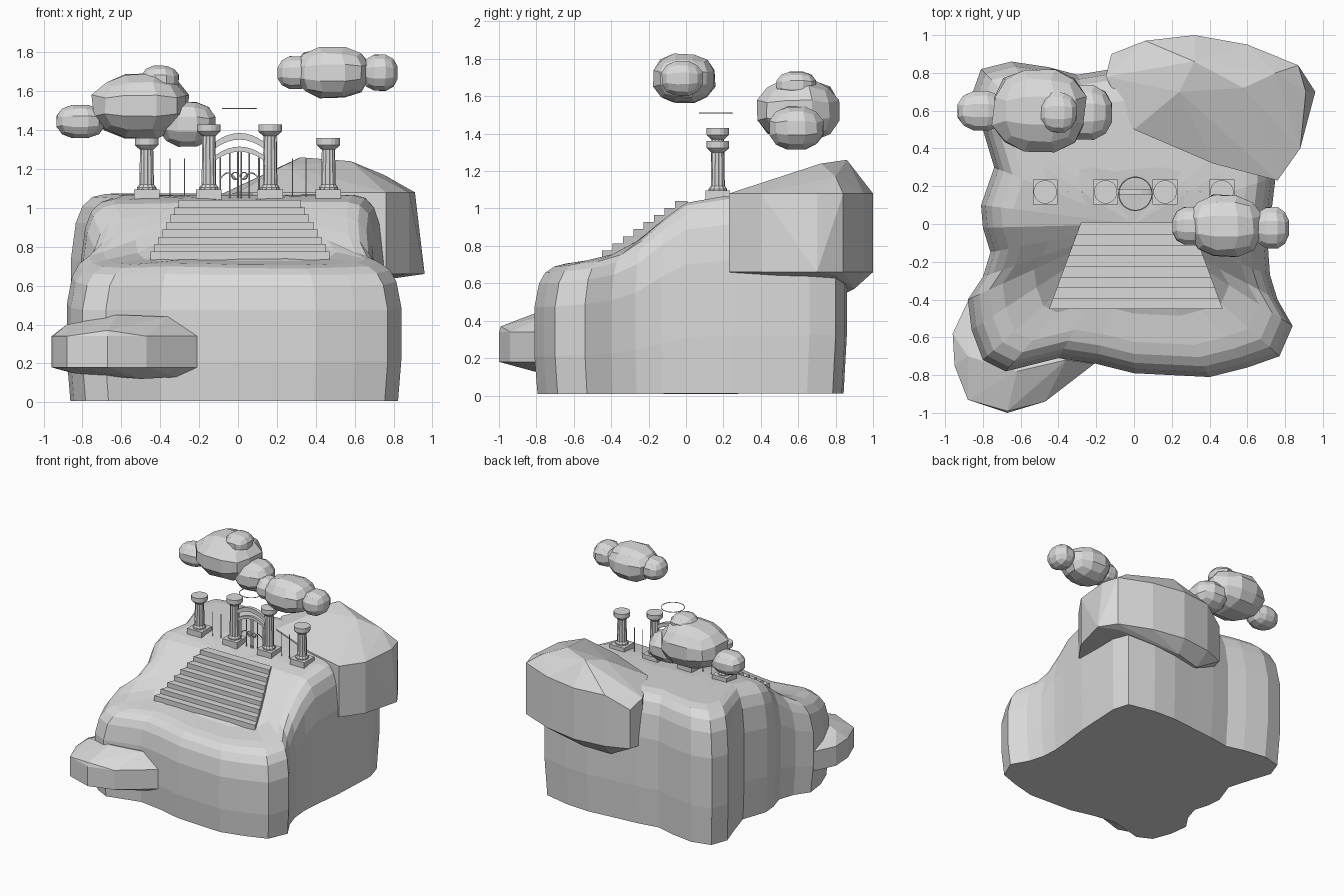
import bpy
import bmesh
import math
import random
from mathutils import Matrix, Vector

random.seed(4)
if "Cube" in bpy.data.objects:
    bpy.data.objects.remove(bpy.data.objects["Cube"])

stone = bpy.data.materials.new("pale grey stone")
stone.use_nodes = True
stone.diffuse_color = (.7, .7, .7, 1)
stone.node_tree.nodes["Principled BSDF"].inputs["Base Color"].default_value = stone.diffuse_color


def finish(name, bm):
    """Turn a bmesh into a named, flat shaded object."""
    bmesh.ops.recalc_face_normals(bm, faces=bm.faces[:])
    mesh = bpy.data.meshes.new(name)
    bm.to_mesh(mesh)
    bm.free()
    mesh.materials.append(stone)
    bpy.context.collection.objects.link(bpy.data.objects.new(name, mesh))


def add_rings(bm, rings, cap_top=True):
    """Skin a stack of equal-length vertex rings."""
    loops = [[bm.verts.new(p) for p in ring] for ring in rings]
    for low, high in zip(loops, loops[1:]):
        for i in range(len(low)):
            j = (i + 1) % len(low)
            bm.faces.new((low[i], low[j], high[j], high[i]))
    bm.faces.new(loops[0][::-1])
    if cap_top:
        bm.faces.new(loops[-1])
    return loops


def add_box(bm, low, high):
    low, high = Vector(low), Vector(high)
    place = Matrix.Translation((low + high) / 2) @ Matrix.Diagonal((*(high - low), 1))
    bmesh.ops.create_cube(bm, size=1, matrix=place)


def circle(radius, z, sides, centre, flute=0):
    ring = []
    for i in range(sides):
        a = math.tau * (i + .5) / sides
        r = radius - flute * (i % 2)
        ring.append((centre[0] + r * math.cos(a), centre[1] + r * math.sin(a), z))
    return ring


def hull(name, points):
    """Faceted boulder around a few corner points."""
    bm = bmesh.new()
    for p in points:
        bm.verts.new(p)
    bmesh.ops.convex_hull(bm, input=bm.verts[:])
    loose = [v for v in bm.verts if not v.link_faces]
    bmesh.ops.delete(bm, geom=loose, context="VERTS")
    finish(name, bm)


def wire(name, paths, radius, closed=False):
    """Round metalwork along one or more paths."""
    curve = bpy.data.curves.new(name, "CURVE")
    curve.dimensions = "3D"
    curve.bevel_depth = radius
    curve.bevel_resolution = 1
    curve.use_fill_caps = True
    for path in paths:
        spline = curve.splines.new("POLY")
        spline.points.add(len(path) - 1)
        spline.use_cyclic_u = closed
        for point, p in zip(spline.points, path):
            point.co = (*p, 1)
    curve.materials.append(stone)
    bpy.context.collection.objects.link(bpy.data.objects.new(name, curve))


# Hill: front terrace, ramp and upper plateau
slope = [(-1, .69), (-.69, .7), (-.45, .73), (-.3, .78), (-.15, .92), (0, 1.03), (.2, 1.065), (1, 1.08)]


def ground(y):
    for (y0, z0), (y1, z1) in zip(slope, slope[1:]):
        if y <= y1:
            break
    return z0 + (z1 - z0) * (y - y0) / (y1 - y0)


outline = [(-.8, -.72), (-.68, -.78), (-.4, -.71), (-.2, -.74), (0, -.79), (.2, -.8), (.4, -.81),
           (.6, -.76), (.77, -.7), (.84, -.54), (.76, -.4), (.72, -.27), (.71, -.13), (.72, 0),
           (.75, .25), (.76, .45), (.77, .66), (.73, .8), (.5, .85), (.3, .86), (.1, .84),
           (-.12, .82), (-.3, .79), (-.45, .83), (-.65, .86), (-.81, .82), (-.86, .68), (-.8, .5),
           (-.74, .3), (-.81, .1), (-.8, -.02), (-.76, -.15), (-.8, -.28), (-.88, -.4), (-.86, -.56)]
levels = [(.98, .01), (1, .3), (1, .68), (.97, .86), (.93, .94), (.87, .985), (.79, 1), (.6, 1), (.35, 1)]
bm = bmesh.new()
rings = [[(x * s, y * s, f * ground(y * s)) for x, y in outline] for s, f in levels]
rim = add_rings(bm, rings, cap_top=False)[-1]
summit = bm.verts.new((0, 0, ground(0)))
for a, b in zip(rim, rim[1:] + rim[:1]):
    bm.faces.new((a, b, summit))
finish("hill", bm)

# Boulders at the back and at the front corner
plan = [(.06, .97), (.32, 1), (.6, .95), (.87, .84), (.88, .4), (.76, .23), (.42, .32), (0, .5)]
points = [(x, y, z) for x, y in plan for z in (.66, 1.08)]
points += [(-.15, .78, .66), (-.15, .78, 1.04), (-.12, .9, .66), (-.12, .9, .98),
           (.96, .7, .66), (.91, .7, 1.08), (.24, .7, 1.22), (.32, .86, 1.26), (.58, .72, 1.24),
           (.75, .8, 1.17), (.82, .8, .64), (.08, .86, .55), (.3, .9, .57)]
hull("back_boulder", points)

plan = [(-.88, -.41), (-.96, -.58), (-.95, -.75), (-.88, -.93), (-.67, -1), (-.47, -.94),
        (-.34, -.82), (-.21, -.74)]
points = [(x, y, z) for x, y in plan for z in (.18, .34)]
points += [(-.88, -.7, .4), (-.62, -.78, .45), (-.36, -.72, .44), (-.67, -.99, .37),
           (-.5, -.78, .12), (-.32, -.72, .13), (-.85, -.7, .15)]
hull("front_boulder", points)

# Stairs, narrowing towards the top
bm = bmesh.new()
rise, run = .038, .056
for i in range(8):
    y, z = -.45 + run * i, .775 + rise * i
    back = y + 1.2 * run
    near, far = (.46 - .37 * (d + .45) for d in (y, back))
    ring = [(-near, y), (near, y), (far, back), (-far, back)]
    add_rings(bm, [[(a + .01, b, h) for a, b in ring] for h in (z - .1, z)])
finish("stairs", bm)


# Fluted pillars
def pillar(name, x, top):
    y = .17
    bm = bmesh.new()
    add_box(bm, (x - .066, y - .066, 1.04), (x + .066, y + .066, 1.095))
    shaft = ((.05, 1.095), (.05, 1.105), (.038, 1.12), (.034, top - .05))
    capital = ((.036, top - .06), (.05, top - .048), (.062, top - .036), (.062, top))
    add_rings(bm, [circle(r, z, 24, (x, y), .004) for r, z in shaft])
    add_rings(bm, [circle(r, z, 16, (x, y)) for r, z in capital])
    finish(name, bm)


pillar("outer_pillar_right", -.47, 1.36)
pillar("inner_pillar_right", -.15, 1.43)
pillar("inner_pillar_left", .165, 1.43)
pillar("outer_pillar_left", .465, 1.36)


# Arches across the gate
def arch(name, crown, thick, deep):
    bm = bmesh.new()
    rings = []
    for i in range(9):
        t = i / 4 - 1
        x, z = mid + .125 * t, crown - .045 * t * t
        rings.append([(x, .17 - deep, z - thick), (x, .17 + deep, z - thick),
                      (x, .17 + deep, z), (x, .17 - deep, z)])
    add_rings(bm, rings)
    finish(name, bm)


mid = .008
arch("upper_arch", 1.385, .034, .014)
arch("lower_arch", 1.315, .026, .01)

# Gate bars, scrolls, fence posts and floating halo
bars = [[(mid + d, .17, 1.05), (mid + d, .17, 1.3 - 4 * d * d)]
        for d in (-.1, -.05, -.008, .008, .05, .1)]
wire("gate_bars", bars, .004)
rosettes = [[(x, .165, 1.165 + y) for x, y, z in circle(.018, 0, 12, (mid + side, 0))]
            for side in (-.022, .022)]
wire("gate_rosettes", rosettes, .004, closed=True)
scrolls = [[(mid + s * (.02 + .01 * k), .17, 1.15 + .03 * math.sin(math.pi * k / 8))
            for k in range(9)] for s in (-1, 1)]
wire("gate_scrolls", scrolls, .004)
wire("fence_posts", [[(x, .17, 1.05), (x, .17, 1.255)] for x in (-.35, -.275, .28, .35)], .003)
wire("halo", [circle(.088, 1.51, 32, (.007, .16))], .003, closed=True)


# Clouds made of faceted puffs
def puff(name, centre, size, jitter=.02):
    bm = bmesh.new()
    bmesh.ops.create_cube(bm, size=2)
    bmesh.ops.subdivide_edges(bm, edges=bm.edges[:], cuts=2, use_grid_fill=True)
    for v in bm.verts:
        d = v.co.normalized() * (1.05 + random.uniform(-jitter, jitter))
        v.co = Vector(centre) + d * Vector(size)
    finish(name, bm)


puff("right_cloud_body", (-.5, .6, 1.525), (.255, .23, .17), .05)
puff("right_cloud_outer_puff", (-.81, .6, 1.445), (.13, .11, .09))
puff("right_cloud_inner_puff", (-.26, .59, 1.43), (.15, .15, .12))
puff("right_cloud_top_puff", (-.4, .59, 1.66), (.1, .11, .075))
puff("left_cloud_body", (.485, -.01, 1.695), (.2, .17, .135), .05)
puff("left_cloud_inner_puff", (.295, -.01, 1.695), (.095, .105, .088))
puff("left_cloud_outer_puff", (.73, -.02, 1.695), (.095, .115, .097))
